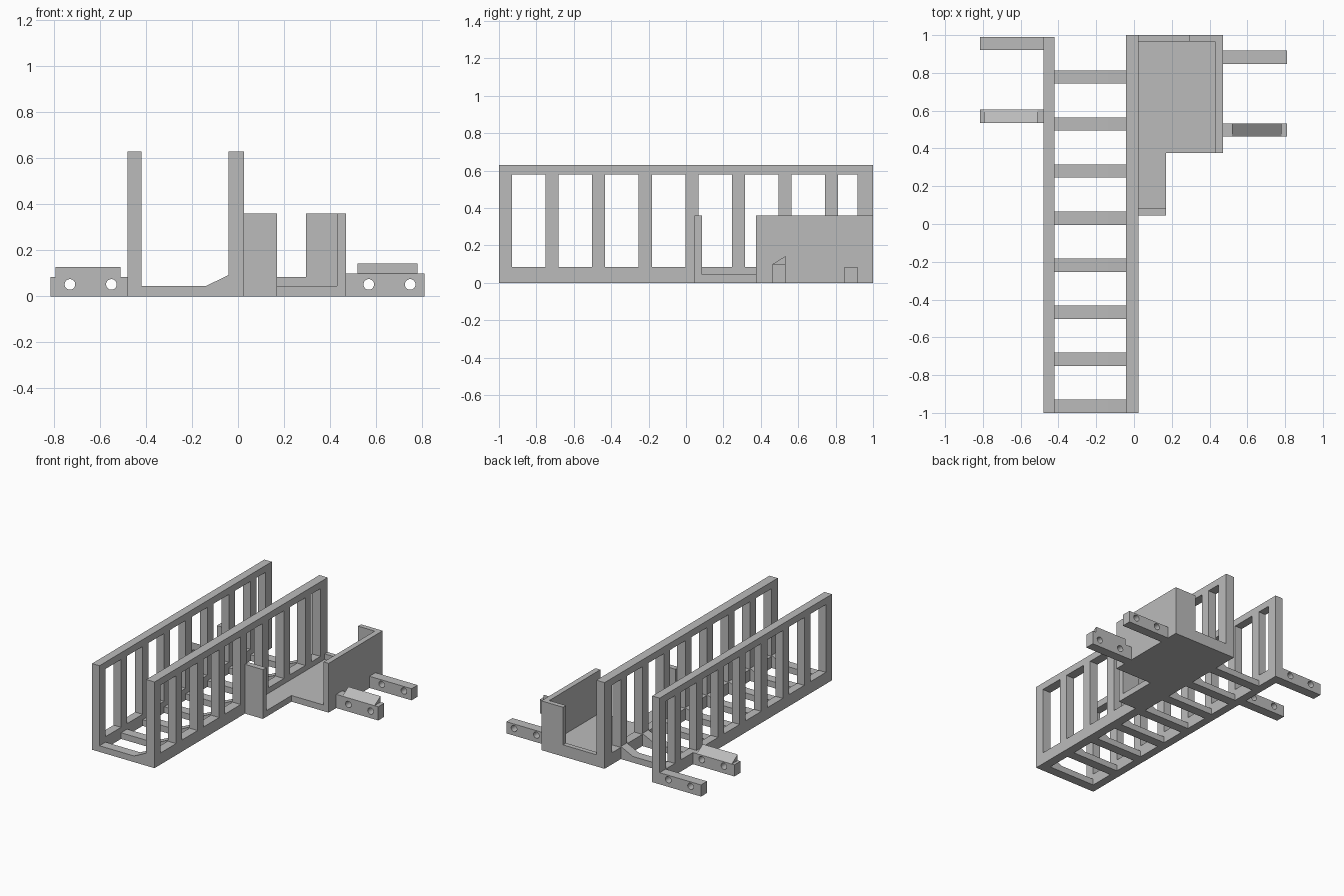
import bpy
import bmesh
import math
from mathutils import Matrix, Vector

cube = bpy.data.objects.get("Cube")
if cube:
    bpy.data.objects.remove(cube, do_unlink=True)

grey = bpy.data.materials.new("plain grey")
grey.use_nodes = True
COLOUR = (0.5, 0.5, 0.5, 1)
grey.diffuse_color = COLOUR
grey.node_tree.nodes["Principled BSDF"].inputs["Base Color"].default_value = COLOUR


def prism(bm, profile, axis, start, end):
    """Extrude a 2D profile along an axis; the profile uses the other two axes in order."""
    def point(p, t):
        co = list(p)
        co.insert("xyz".index(axis), t)
        return bm.verts.new(co)
    face = bm.faces.new([point(p, start) for p in profile])
    out = bmesh.ops.extrude_face_region(bm, geom=[face])
    shift = Vector([(end - start) * (axis == a) for a in "xyz"])
    moved = [g for g in out["geom"] if isinstance(g, bmesh.types.BMVert)]
    bmesh.ops.translate(bm, verts=moved, vec=shift)


def box(bm, x, y, z):
    rect = [(x[0], y[0]), (x[1], y[0]), (x[1], y[1]), (x[0], y[1])]
    prism(bm, rect, "z", *z)


def finish(bm, name):
    bmesh.ops.recalc_face_normals(bm, faces=bm.faces)
    mesh = bpy.data.meshes.new(name)
    bm.to_mesh(mesh)
    bm.free()
    mesh.materials.append(grey)
    obj = bpy.data.objects.new(name, mesh)
    bpy.context.collection.objects.link(obj)
    return obj


def cut(obj, cutter):
    """Subtract the cutter, bake the result and drop the cutter."""
    cutter.hide_render = True
    mod = obj.modifiers.new("cut", "BOOLEAN")
    mod.operation = "DIFFERENCE"
    mod.solver = "EXACT"
    mod.object = cutter
    graph = bpy.context.evaluated_depsgraph_get()
    mesh = bpy.data.meshes.new_from_object(obj.evaluated_get(graph))
    obj.modifiers.clear()
    obj.data = mesh
    bpy.data.objects.remove(cutter, do_unlink=True)


# Side frames with a row of tall openings between posts
POST = 0.07
POSTS = [-1 + i * 0.249 for i in range(8)] + [0.917]
for name, x, back in (("right_frame", (-0.48, -0.42), 0.99),
                      ("left_frame", (-0.042, 0.025), 1.0)):
    bm = bmesh.new()
    box(bm, x, (-1, back), (0, 0.63))
    frame = finish(bm, name)
    bm = bmesh.new()
    for a, b in zip(POSTS, POSTS[1:]):
        box(bm, (x[0] - 0.1, x[1] + 0.1), (a + POST, b), (0.085, 0.58))
    cut(frame, finish(bm, name + "_cutter"))

# Floor slats, ramped up towards the left frame
ramp = [(-0.42, 0), (-0.042, 0), (-0.042, 0.092), (-0.14, 0.045), (-0.42, 0.045)]
for i, y in enumerate(POSTS[:-1]):
    bm = bmesh.new()
    prism(bm, ramp, "y", y, y + POST)
    finish(bm, f"floor_slat_{i + 1}")

# Open tray beside the left frame
bm = bmesh.new()
prism(bm, [(0.025, 0.085), (0.17, 0.085), (0.17, 0.375), (0.43, 0.375),
           (0.43, 0.965), (0.025, 0.965)], "z", 0, 0.045)
finish(bm, "tray_floor")

bm = bmesh.new()
box(bm, (0.43, 0.47), (0.375, 0.965), (0, 0.36))
finish(bm, "tray_side_wall")

bm = bmesh.new()
prism(bm, [(0.025, 0), (0.47, 0), (0.47, 0.36), (0.295, 0.36),
           (0.295, 0.085), (0.025, 0.085)], "y", 0.965, 1)
finish(bm, "tray_back_wall")

bm = bmesh.new()
box(bm, (0.025, 0.17), (0.045, 0.085), (0, 0.36))
finish(bm, "tray_front_stop")


# Mounting arms, each drilled with two holes
def arm(name, x, y, top, holes):
    bm = bmesh.new()
    box(bm, x, y, (0, top))
    obj = finish(bm, name)
    bm = bmesh.new()
    for hx in holes:
        place = Matrix.Translation((hx, sum(y) / 2, 0.052)) @ Matrix.Rotation(math.pi / 2, 4, "X")
        bmesh.ops.create_cone(bm, cap_ends=True, segments=32, radius1=0.023,
                              radius2=0.023, depth=0.2, matrix=place)
    cut(obj, finish(bm, name + "_cutter"))


LEFT, RIGHT = (0.47, 0.81), (-0.815, -0.48)
LEFT_HOLES, RIGHT_HOLES = (0.568, 0.748), (-0.73, -0.55)
arm("left_back_arm", LEFT, (0.848, 0.918), 0.085, LEFT_HOLES)
arm("left_front_arm", LEFT, (0.463, 0.532), 0.1, LEFT_HOLES)
arm("right_back_arm", RIGHT, (0.92, 0.99), 0.085, RIGHT_HOLES)
arm("right_front_arm", RIGHT, (0.535, 0.605), 0.085, RIGHT_HOLES)

# Sloped ridges on top of the front arms
for name, x, low, high, z in (("left_ridge", (0.52, 0.78), 0.463, 0.532, 0.1),
                              ("right_ridge", (-0.793, -0.51), 0.605, 0.535, 0.085)):
    bm = bmesh.new()
    prism(bm, [(low, z), (high, z), (high, z + 0.043)], "x", *x)
    finish(bm, name)
